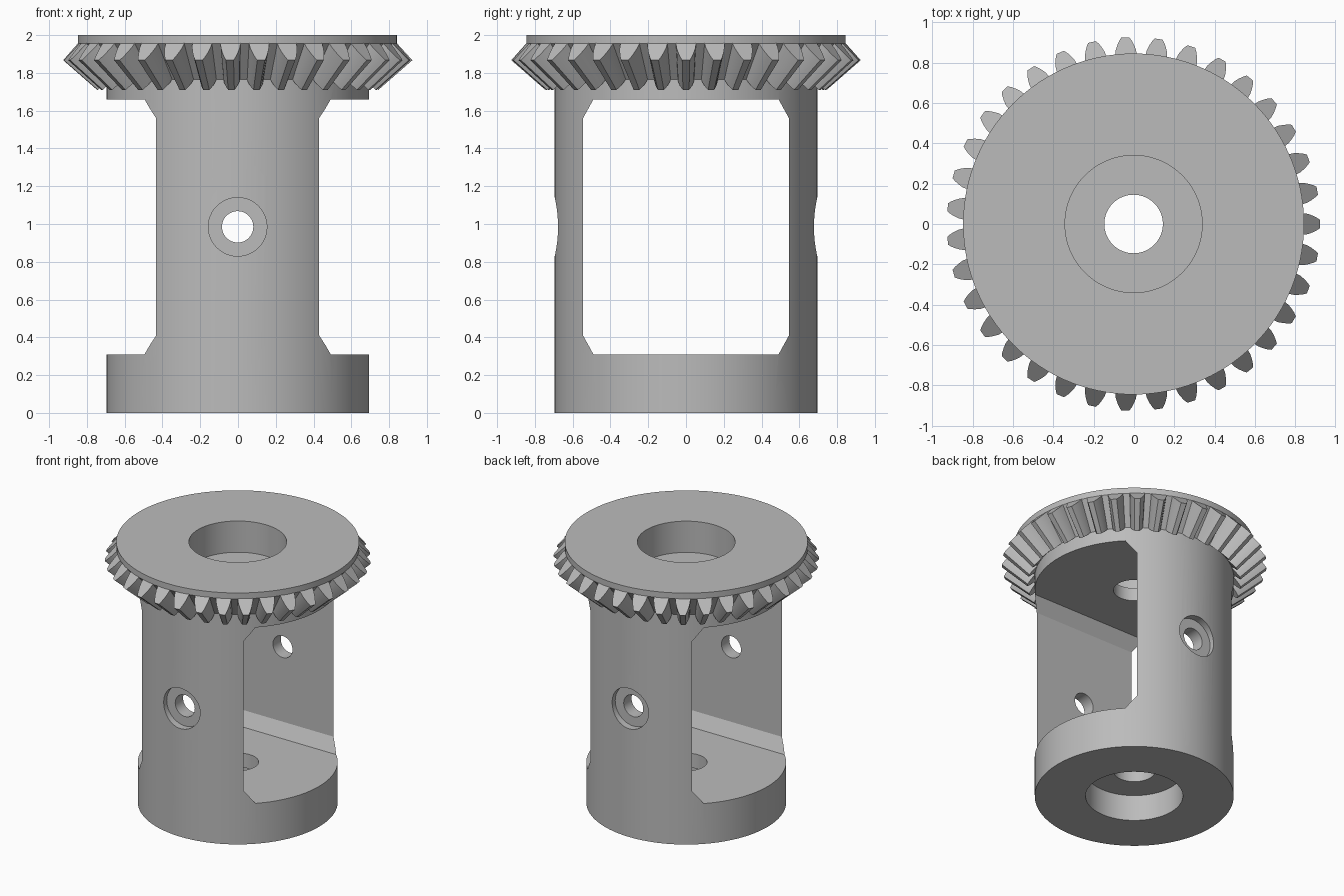
import bpy, bmesh, math
from mathutils import Matrix, Vector

cube = bpy.data.objects.get("Cube")
if cube:
    bpy.data.objects.remove(cube, do_unlink=True)

TEETH = 35
BODY_R = 0.695
AXIS_X = -0.002
HOLE_Z = 0.985

steel = bpy.data.materials.new("plain grey metal")
grey = (0.5, 0.5, 0.5, 1)
steel.diffuse_color = grey
steel.use_nodes = True
steel.node_tree.nodes["Principled BSDF"].inputs["Base Color"].default_value = grey


def make_object(name, bm):
    bmesh.ops.recalc_face_normals(bm, faces=bm.faces)
    mesh = bpy.data.meshes.new(name)
    bm.to_mesh(mesh)
    bm.free()
    mesh.materials.append(steel)
    obj = bpy.data.objects.new(name, mesh)
    bpy.context.collection.objects.link(obj)
    return obj


def select_only(obj):
    bpy.ops.object.select_all(action='DESELECT')
    obj.select_set(True)
    bpy.context.view_layer.objects.active = obj


def lathe(name, profile, steps=120):
    """Spin a closed (radius, z) outline around the z axis."""
    bm = bmesh.new()
    rings = []
    for i in range(steps):
        a = math.tau * i / steps
        rings.append([bm.verts.new((r * math.cos(a), r * math.sin(a), z)) for r, z in profile])
    n = len(profile)
    for i, ring in enumerate(rings):
        nxt = rings[(i + 1) % steps]
        for j in range(n):
            k = (j + 1) % n
            bm.faces.new((ring[j], nxt[j], nxt[k], ring[k]))
    return make_object(name, bm)


def cut(target, cutter):
    cutter.hide_render = True
    mod = target.modifiers.new("cut", 'BOOLEAN')
    mod.operation = 'DIFFERENCE'
    mod.solver = 'EXACT'
    mod.object = cutter
    select_only(target)
    bpy.ops.object.modifier_apply(modifier=mod.name)
    bpy.data.objects.remove(cutter, do_unlink=True)


# Body with flange, root cone and stepped bores at both ends
body = lathe("gear_body", [
    (0.34, 0), (BODY_R, 0), (BODY_R, 1.765), (0.845, 1.955), (0.845, 2),
    (0.34, 2), (0.34, 1.76), (0.145, 1.76), (0.145, 0.2), (0.34, 0.2)])

# Side window with chamfered corners, cut right through along x
bm = bmesh.new()
half_w, low, high, cy, cz = 0.545, 0.31, 1.66, 0.055, 0.1
half = [(half_w - cy, low), (half_w, low + cz), (half_w, high - cz), (half_w - cy, high)]
outline = half + [(-y, z) for y, z in reversed(half)]
face = bm.faces.new([bm.verts.new((-1, y, z)) for y, z in outline])
extruded = bmesh.ops.extrude_face_region(bm, geom=[face])
bmesh.ops.translate(bm, vec=(2, 0, 0),
                    verts=[v for v in extruded["geom"] if isinstance(v, bmesh.types.BMVert)])
cut(body, make_object("window_cutter", bm))


# Cross holes and their shallow counterbores in both walls
def bore_y(radius, y0, y1):
    bm = bmesh.new()
    place = Matrix.Translation((0, (y0 + y1) / 2, HOLE_Z)) @ Matrix.Rotation(math.pi / 2, 4, 'X')
    bmesh.ops.create_cone(bm, cap_ends=True, segments=48, radius1=radius, radius2=radius,
                          depth=y1 - y0, matrix=place)
    cut(body, make_object("bore_cutter", bm))


bore_y(0.083, -1, 1)
bore_y(0.155, 0.64, 1)
bore_y(0.155, -1, -0.64)

# Bevel gear teeth, tapering from the outer end to the inner end
bm = bmesh.new()
ends = [(Vector((0.845, 1.955)), Vector((0.925, 1.867)), 1.0),
        (Vector((0.695, 1.765)), Vector((0.745, 1.71)), 0.81)]
flank = [(-0.1, 0.054), (0.25, 0.05), (0.55, 0.041), (0.8, 0.031), (1.0, 0.02)]
section = [(t, w) for t, w in flank] + [(t, -w) for t, w in reversed(flank)]
for i in range(TEETH):
    turn = Matrix.Rotation(math.tau * i / TEETH, 3, 'Z')
    loops = []
    for root, tip, scale in ends:
        loop = []
        for t, w in section:
            p = root.lerp(tip, t)
            loop.append(bm.verts.new(turn @ Vector((p.x, w * scale, p.y))))
        loops.append(loop)
    outer, inner = loops
    bm.faces.new(outer)
    bm.faces.new(inner[::-1])
    for j in range(len(section)):
        k = (j + 1) % len(section)
        bm.faces.new((outer[j], inner[j], inner[k], outer[k]))
teeth = make_object("gear_teeth", bm)

# Smooth curved walls, crisp machined edges
for obj in (body, teeth):
    obj.location.x = AXIS_X
    select_only(obj)
    bpy.ops.object.shade_smooth_by_angle(angle=math.radians(25))
